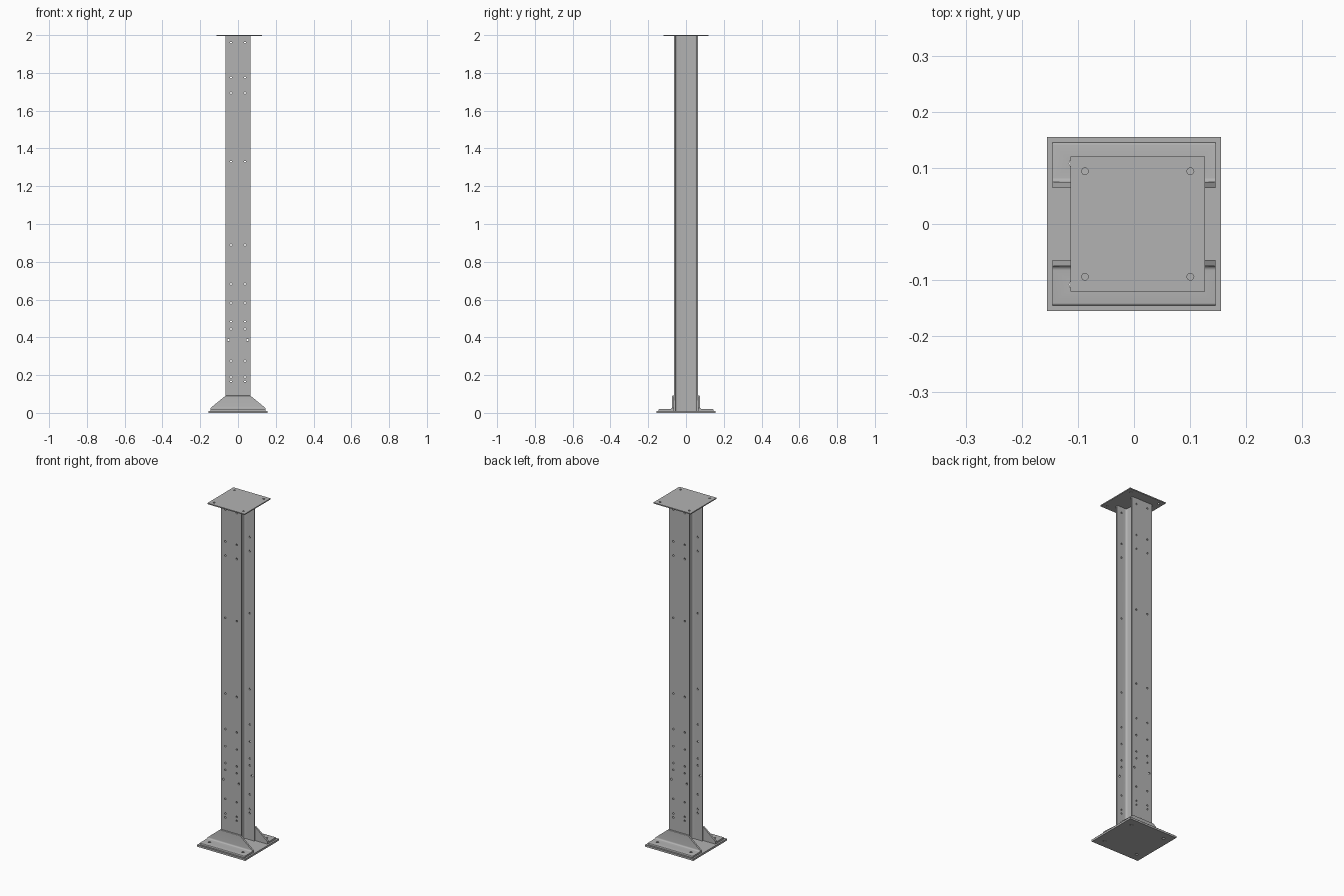
import bpy, bmesh, math
from mathutils import Vector, Matrix

if "Cube" in bpy.data.objects:
    bpy.data.objects.remove(bpy.data.objects["Cube"])

steel = bpy.data.materials.new("grey_steel")
steel.use_nodes = True
steel.diffuse_color = (0.45, 0.45, 0.45, 1)
steel.node_tree.nodes["Principled BSDF"].inputs["Base Color"].default_value = (0.45, 0.45, 0.45, 1)


def finish(name, bm):
    bmesh.ops.recalc_face_normals(bm, faces=bm.faces)
    me = bpy.data.meshes.new(name)
    bm.to_mesh(me)
    bm.free()
    me.materials.append(steel)
    ob = bpy.data.objects.new(name, me)
    bpy.context.collection.objects.link(ob)
    return ob


def prism(points, direction):
    """Extrude a closed outline of 3D points along a direction."""
    bm = bmesh.new()
    face = bm.faces.new([bm.verts.new(p) for p in points])
    new = bmesh.ops.extrude_face_region(bm, geom=[face])["geom"]
    bmesh.ops.translate(bm, vec=direction, verts=[v for v in new if isinstance(v, bmesh.types.BMVert)])
    return bm


def box(name, cx, half, z0, z1):
    pts = [(cx + sx * half, sy * half, z0) for sx, sy in ((-1, -1), (1, -1), (1, 1), (-1, 1))]
    return finish(name, prism(pts, (0, 0, z1 - z0)))


def arc(cx, cy, r, a0, a1, n=6):
    angles = [math.radians(a0 + (a1 - a0) * i / n) for i in range(n + 1)]
    return [(cx + r * math.cos(a), cy + r * math.sin(a)) for a in angles]


def drill(ob, holes, axis, length):
    """Cut round holes, given as (centre, radius), through an object."""
    bm = bmesh.new()
    turn = Matrix.Rotation(math.pi / 2, 4, "X") if axis == "Y" else Matrix()
    for centre, r in holes:
        bmesh.ops.create_cone(bm, cap_ends=True, segments=16, radius1=r, radius2=r,
                              depth=length, matrix=Matrix.Translation(centre) @ turn)
    cutter = finish("hole_cutter", bm)
    cutter.hide_render = True
    mod = ob.modifiers.new("holes", "BOOLEAN")
    mod.operation, mod.solver, mod.object = "DIFFERENCE", "EXACT", cutter
    bpy.context.view_layer.update()
    cut = bpy.data.meshes.new_from_object(ob.evaluated_get(bpy.context.evaluated_depsgraph_get()))
    ob.modifiers.clear()
    ob.data = cut
    bpy.data.objects.remove(cutter)


def smooth(ob):
    bpy.ops.object.select_all(action="DESELECT")
    ob.select_set(True)
    bpy.context.view_layer.objects.active = ob
    bpy.ops.object.shade_smooth_by_angle(angle=math.radians(30))


BASE, TOP = 0.011, 1.994          # column bottom and top
HALF_W, HALF_D = 0.066, 0.064     # column half width and half depth
FLANGE, WEB, ROOT = 0.008, 0.003, 0.011

# Column: wide flange section with root fillets
quarter = [(HALF_W, HALF_D), (HALF_W, HALF_D - FLANGE)]
quarter += arc(WEB + ROOT, HALF_D - FLANGE - ROOT, ROOT, 90, 180)
outline = quarter + [(x, -y) for x, y in reversed(quarter)]
outline += [(-x, -y) for x, y in quarter] + [(-x, y) for x, y in reversed(quarter)]
column = finish("column", prism([(x, y, BASE) for x, y in outline], (0, 0, TOP - BASE)))

# Bolt holes in pairs through both flanges
heights = (0.167, 0.19, 0.275, 0.444, 0.484, 0.582, 0.682, 0.889, 1.33, 1.693, 1.775, 1.96)
bolts = [((s * 0.037, 0, z), 0.005) for z in heights for s in (-1, 1)]
bolts += [((s * 0.05, 0, 0.386), 0.006) for s in (-1, 1)]
drill(column, bolts, "Y", 0.2)
smooth(column)

# Base plate with anchor holes
anchors = [((sx * 0.108, sy * 0.108, 0), 0.0075) for sx in (-1, 1) for sy in (-1, 1)]
base_plate = box("base_plate", 0, 0.155, 0, BASE)
drill(base_plate, anchors, "Z", 0.1)
smooth(base_plate)

# Top plate, set slightly to one side
SHIFT = 0.0065
top_plate = box("top_plate", SHIFT, 0.12, TOP, 2)
drill(top_plate, [((SHIFT + sx * 0.094, sy * 0.094, 2), 0.006) for sx in (-1, 1) for sy in (-1, 1)], "Z", 0.1)
smooth(top_plate)

# Base angles: rolled L section with sloped ends on the upright leg
LEG, HEEL, TOE, Z_TOP, THICK, HALF_L = 0.0105, HALF_D, 0.145, 0.091, 0.01, 0.145
ell = [(HEEL, BASE), (TOE, BASE)]
ell += arc(TOE - 0.004, BASE + THICK - 0.004, 0.004, 0, 90, 4)
ell += arc(HEEL + LEG + 0.008, BASE + THICK + 0.008, 0.008, 270, 180)
ell += arc(HEEL + LEG - 0.004, Z_TOP - 0.004, 0.004, 0, 90, 4)
ell += [(HEEL, Z_TOP)]
for name, side in (("front_base_angle", -1), ("back_base_angle", 1)):
    bm = prism([(-HALF_L, side * y, z) for y, z in ell], (2 * HALF_L, 0, 0))
    for s in (-1, 1):
        slope = Vector((s * (Z_TOP - 0.026), 0, HALF_L - HALF_W))
        cut = bmesh.ops.bisect_plane(bm, geom=bm.verts[:] + bm.edges[:] + bm.faces[:], dist=1e-6,
                                     plane_co=(s * HALF_W, 0, Z_TOP), plane_no=slope, clear_outer=True)
        rim = [e for e in cut["geom_cut"] if isinstance(e, bmesh.types.BMEdge)]
        bmesh.ops.holes_fill(bm, edges=rim, sides=0)
    angle = finish(name, bm)
    drill(angle, anchors, "Z", 0.1)
    smooth(angle)
